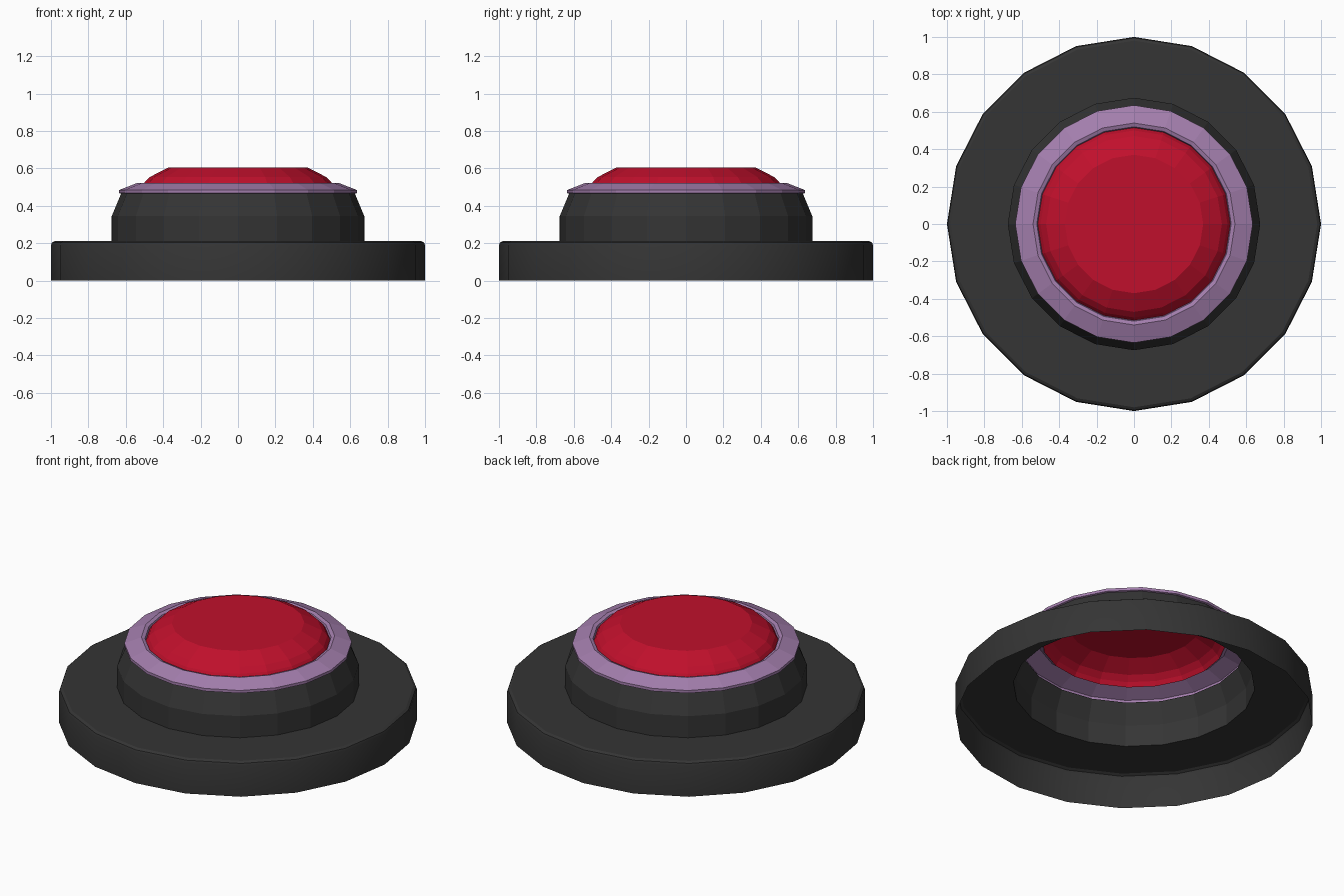
import bpy, bmesh, math

if "Cube" in bpy.data.objects:
    bpy.data.objects.remove(bpy.data.objects["Cube"])

SIDES = 20


def material(name, rgb):
    m = bpy.data.materials.new(name)
    m.diffuse_color = (*rgb, 1)
    m.use_nodes = True
    m.node_tree.nodes["Principled BSDF"].inputs["Base Color"].default_value = m.diffuse_color
    return m


def lathe(name, profile, mat, cap=False, smooth=False):
    """Revolve an open (radius, z) profile, running bottom to top, into a thin shell."""
    bm = bmesh.new()
    rings = []
    for r, z in profile:
        rings.append([bm.verts.new((r * math.cos(2 * math.pi * i / SIDES),
                                    r * math.sin(2 * math.pi * i / SIDES), z))
                      for i in range(SIDES)])
    for a, b in zip(rings, rings[1:]):
        for i in range(SIDES):
            j = (i + 1) % SIDES
            bm.faces.new((a[i], a[j], b[j], b[i]))
    if cap:
        bm.faces.new(rings[-1])
    for f in bm.faces:
        f.smooth = smooth
    me = bpy.data.meshes.new(name)
    bm.to_mesh(me)
    bm.free()
    me.materials.append(mat)
    ob = bpy.data.objects.new(name, me)
    bpy.context.collection.objects.link(ob)
    if smooth:
        bpy.context.view_layer.objects.active = ob
        ob.select_set(True)
        bpy.ops.object.shade_smooth_by_angle(angle=math.radians(30))
        ob.select_set(False)
    return ob


black = material("black_plastic", (0.035, 0.035, 0.035))
purple = material("purple_trim", (0.37, 0.21, 0.42))
red = material("red_button", (0.53, 0.005, 0.025))

# Wide base plate, hollow underneath
lathe("base_plate", [(1.0, 0), (1.0, 0.19), (0.995, 0.203), (0.98, 0.212), (0.675, 0.212)],
      black, smooth=True)

# Raised housing with tapered shoulder
lathe("housing", [(0.675, 0.212), (0.675, 0.345), (0.625, 0.465)], black)

# Trim ring around the button
lathe("trim_ring", [(0.625, 0.465), (0.635, 0.468), (0.635, 0.485),
                    (0.54, 0.522), (0.52, 0.515), (0.515, 0.50)], purple)

# Domed button with flat top
lathe("button", [(0.515, 0.50), (0.50, 0.525), (0.47, 0.555), (0.37, 0.606)], red, cap=True)
